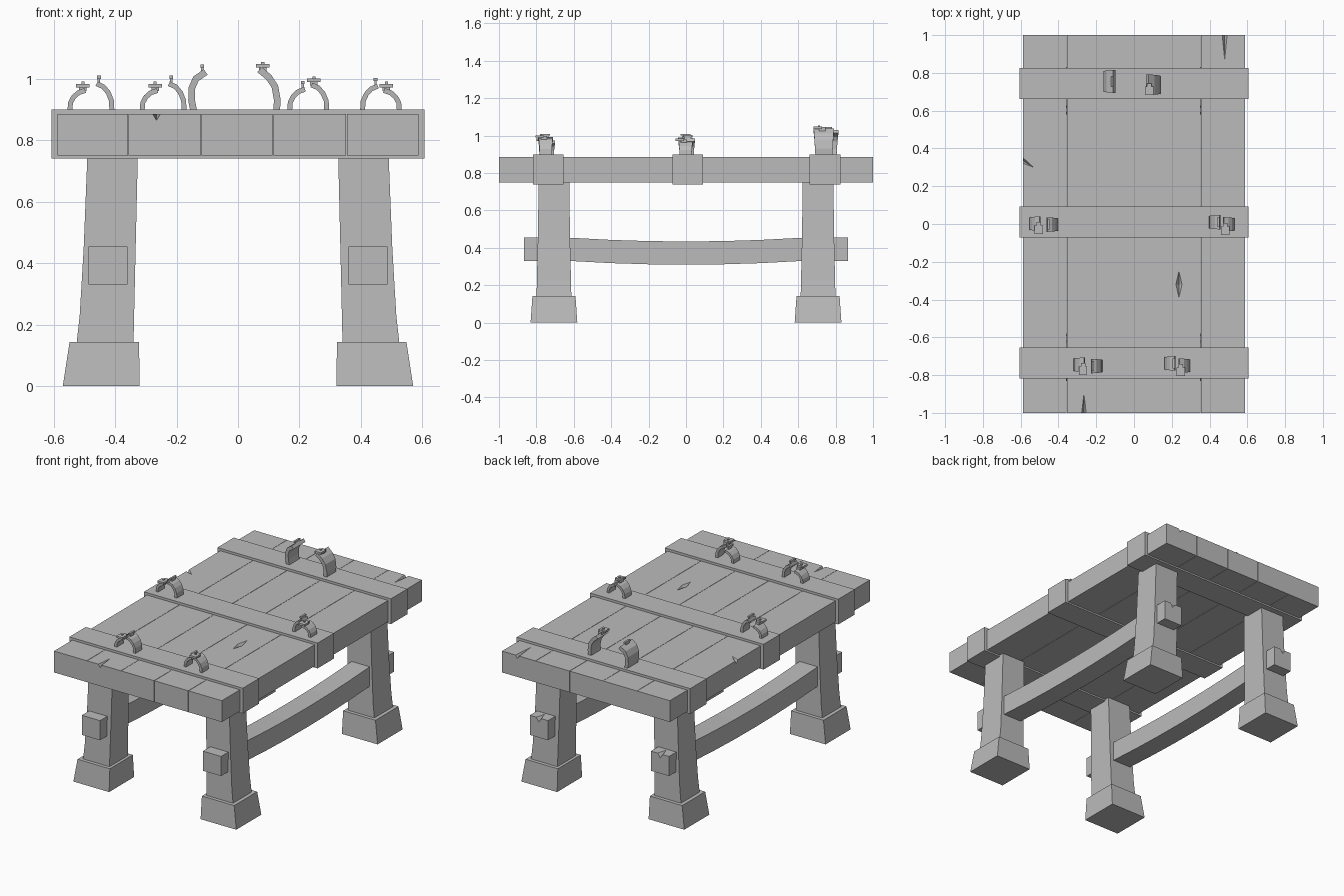
import bpy, bmesh
from mathutils import Vector

old = bpy.data.objects.get("Cube")
if old:
    bpy.data.objects.remove(old, do_unlink=True)

GREY = (0.5, 0.5, 0.5, 1)
mat = bpy.data.materials.new("plain grey")
mat.use_nodes = True
mat.diffuse_color = GREY
mat.node_tree.nodes["Principled BSDF"].inputs["Base Color"].default_value = GREY


def loft(name, rings):
    """Skin a list of four-point rings and close both ends."""
    bm = bmesh.new()
    loops = [[bm.verts.new(p) for p in ring] for ring in rings]
    for a, b in zip(loops, loops[1:]):
        for i in range(4):
            j = (i + 1) % 4
            bm.faces.new((a[i], a[j], b[j], b[i]))
    bm.faces.new(loops[0])
    bm.faces.new(loops[-1])
    bmesh.ops.recalc_face_normals(bm, faces=bm.faces)
    mesh = bpy.data.meshes.new(name)
    bm.to_mesh(mesh)
    bm.free()
    mesh.materials.append(mat)
    obj = bpy.data.objects.new(name, mesh)
    bpy.context.collection.objects.link(obj)
    return obj


def rect(x0, x1, y0, y1, z):
    return [(x0, y0, z), (x1, y0, z), (x1, y1, z), (x0, y1, z)]


def box(name, x0, x1, y0, y1, z0, z1):
    return loft(name, [rect(x0, x1, y0, y1, z0), rect(x0, x1, y0, y1, z1)])


def cut_crack(target, centre, direction, length, width, depth):
    """Carve a tapering split, shaped like an upside-down pyramid."""
    c = Vector(centre)
    d = Vector(direction).normalized()
    side = Vector((-d.y, d.x, 0)) * width / 2
    tips = [d * length, side, -d * length, -side]
    up = Vector((0, 0, depth))
    cutter = loft("crack_cutter", [[c + t * 0.02 - up for t in tips],
                                   [c + t * 2 + up for t in tips]])
    cutter.hide_render = True
    mod = target.modifiers.new("crack", "BOOLEAN")
    mod.operation = "DIFFERENCE"
    mod.solver = "EXACT"
    mod.object = cutter
    bpy.context.view_layer.objects.active = target
    bpy.ops.object.modifier_apply(modifier=mod.name)
    bpy.data.objects.remove(cutter, do_unlink=True)


# Table top planks
edges = [-0.588, -0.357, -0.119, 0.114, 0.353, 0.588]
planks = [box(f"plank_{i + 1}", a + 0.001, b - 0.001, -1, 1, 0.75, 0.885)
          for i, (a, b) in enumerate(zip(edges, edges[1:]))]

# Splits in the wood
cut_crack(planks[1], (-0.265, -1, 0.885), (0, 1, 0), 0.1, 0.024, 0.02)
cut_crack(planks[4], (0.48, 1, 0.885), (0, 1, 0), 0.13, 0.026, 0.02)
cut_crack(planks[3], (0.238, -0.32, 0.885), (0, 1, 0), 0.07, 0.032, 0.02)
cut_crack(planks[0], (-0.588, 0.335, 0.885), (0.8, -0.5, 0), 0.065, 0.024, 0.02)

# Wrapping bands across the planks
for name, y in (("front", -0.737), ("middle", 0.01), ("back", 0.743)):
    box(f"{name}_band", -0.607, 0.607, y - 0.082, y + 0.082, 0.74, 0.9)

# Legs, feet and sagging side rails
# Leg stations: height, outer x, inner x, half depth in y
LEG = [(0.14, 0.525, 0.34, 0.093), (0.23, 0.515, 0.338, 0.091),
       (0.45, 0.502, 0.333, 0.086), (0.75, 0.49, 0.326, 0.082)]
for sx, side in ((-1, "right"), (1, "left")):
    for sy, end in ((-1, "front"), (1, "back")):
        y = 0.706 * sy
        loft(f"{end}_{side}_leg",
             [rect(sx * o, sx * i, y - h, y + h, z) for z, o, i, h in LEG])
        loft(f"{end}_{side}_foot",
             [rect(sx * 0.57, sx * 0.32, y - 0.125, y + 0.125, 0),
              rect(sx * 0.548, sx * 0.322, y - 0.115, y + 0.115, 0.143)])
    rings = []
    for y in [-0.865, -0.62, -0.4, -0.2, 0, 0.2, 0.4, 0.62, 0.865]:
        z = 0.392 - 0.02 * max(0, 1 - (y / 0.62) ** 2)
        rings.append([(sx * 0.36, y, z - 0.062), (sx * 0.487, y, z - 0.062),
                      (sx * 0.487, y, z + 0.062), (sx * 0.36, y, z + 0.062)])
    rail = loft(f"{side}_rail", rings)
    cut_crack(rail, (sx * 0.425, 0.865, 0.454), (0, 1, 0), 0.06, 0.035, 0.025)


def clasp(name, path, y, width, thick, kind):
    """Bent strap rising from a band, ending in a latch pin or plate."""
    pts = [Vector((x, 0, z)) for x, z in path]
    rings = []
    for i, p in enumerate(pts):
        t = (pts[min(i + 1, len(pts) - 1)] - pts[max(i - 1, 0)]).normalized()
        n = Vector((-t.z, 0, t.x)) * thick / 2
        w = Vector((0, width / 2 * (0.9 + 0.1 * i / 2), 0))
        c = p + Vector((0, y, 0))
        rings.append([c - n - w, c + n - w, c + n + w, c - n + w])
    loft(name, rings)
    tip, prev = pts[-1], pts[-2]
    x, z = tip.lerp(prev, 0.35).x, tip.lerp(prev, 0.2).z
    if kind == "pin":
        box(name + "_pin", x - 0.004, x + 0.004, y - 0.018, y + 0.018, z, z + 0.026)
        box(name + "_pin_head", x - 0.006, x + 0.006, y - 0.026, y + 0.026,
            z + 0.018, z + 0.028)
    else:
        box(name + "_post", x - 0.012, x + 0.012, y - 0.025, y + 0.008, z, z + 0.02)
        box(name + "_plate", x - 0.022, x + 0.022, y - 0.055, y - 0.01,
            z + 0.011, z + 0.023)
        box(name + "_knob", x - 0.005, x + 0.005, y - 0.03, y - 0.02,
            z + 0.022, z + 0.03)


# Small clasps: base x, direction of bend, height, y, fitting
SMALL = [("front_right_outer", -0.312, 1, 0.062, -0.745, "plate"),
         ("front_right_inner", -0.175, -1, 0.084, -0.752, "pin"),
         ("front_left_inner", 0.168, 1, 0.066, -0.738, "pin"),
         ("front_left_outer", 0.289, -1, 0.08, -0.75, "plate"),
         ("middle_right_outer", -0.547, 1, 0.062, 0.002, "plate"),
         ("middle_right_inner", -0.41, -1, 0.084, -0.003, "pin"),
         ("middle_left_inner", 0.405, 1, 0.076, 0.01, "pin"),
         ("middle_left_outer", 0.525, -1, 0.062, -0.002, "plate")]
SHAPE = [(0, -0.1), (0.002, 0.35), (0.012, 0.65), (0.028, 0.88), (0.05, 1)]
for label, x, bend, h, y, kind in SMALL:
    clasp(f"{label}_clasp", [(x + bend * u, 0.9 + h * v) for u, v in SHAPE],
          y, 0.07, 0.016, kind)

# Large clasps on the back band
clasp("back_right_clasp", [(-0.143, 0.89), (-0.151, 0.93), (-0.15, 0.97),
                           (-0.137, 1.0), (-0.105, 1.022)], 0.755, 0.11, 0.022, "pin")
clasp("back_left_clasp", [(0.125, 0.89), (0.128, 0.93), (0.12, 0.975),
                          (0.1, 1.005), (0.07, 1.03)], 0.737, 0.1, 0.022, "plate")
